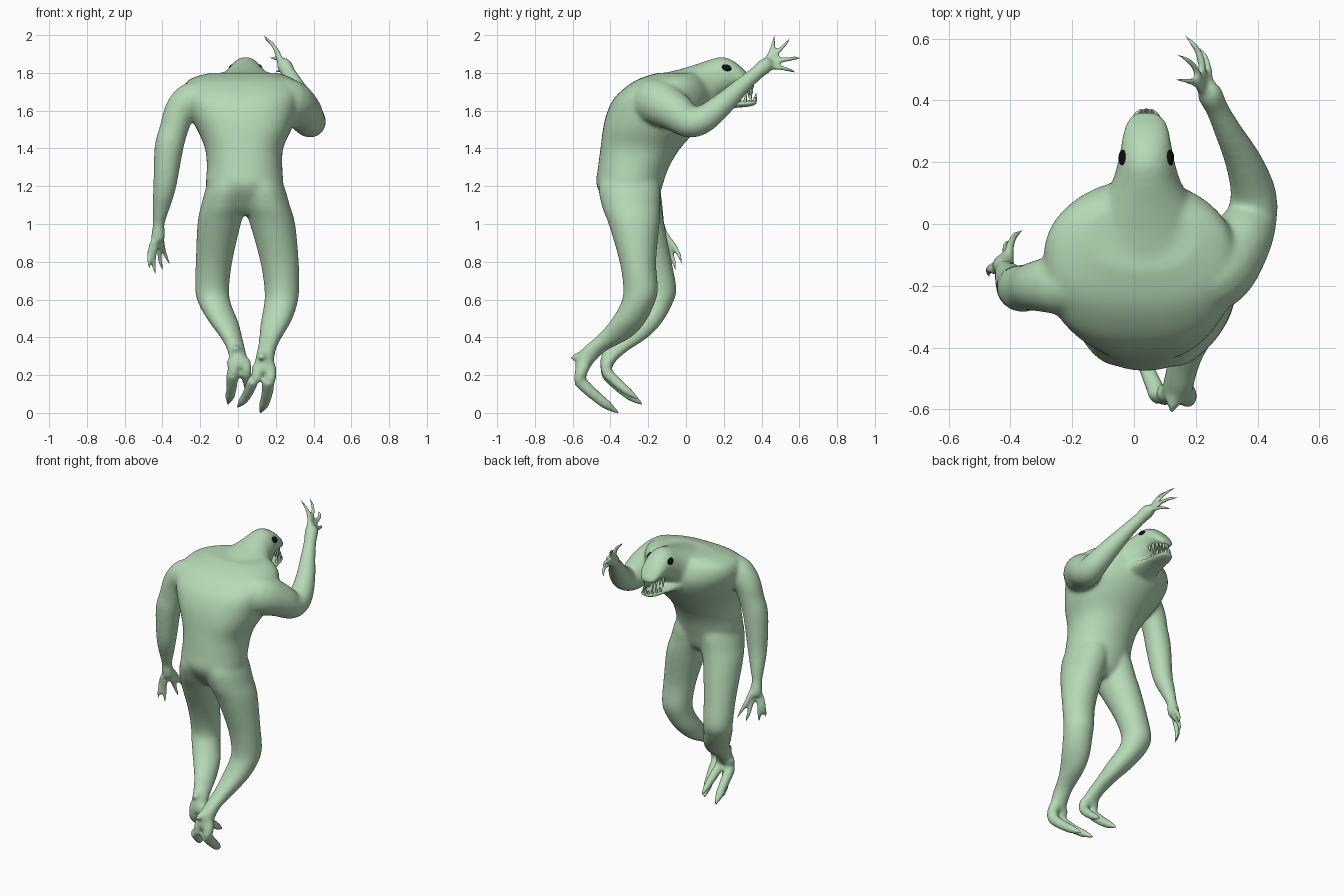
import bpy, bmesh, math
from mathutils import Vector

def material(name, rgb):
    m = bpy.data.materials.new(name)
    m.diffuse_color = (*rgb, 1)
    return m

SKIN = material("pale_green_skin", (0.47, 0.70, 0.47))
BLACK = material("black_eye", (0.004, 0.004, 0.004))

def smooth_rows(rows, steps=4):
    """Catmull-Rom interpolation of rows of numbers."""
    out = []
    for i in range(len(rows) - 1):
        a, b = rows[max(i - 1, 0)], rows[i]
        c, d = rows[i + 1], rows[min(i + 2, len(rows) - 1)]
        for k in range(steps):
            t = k / steps
            out.append([0.5 * (2*q + (r-p)*t + (2*p-5*q+4*r-s)*t*t + (3*q-p-3*r+s)*t**3)
                        for p, q, r, s in zip(a, b, c, d)])
    return out + [list(rows[-1])]

def loft(bm, rings):
    vs = [[bm.verts.new(p) for p in ring] for ring in rings]
    n = len(vs[0])
    faces = [bm.faces.new(vs[0][::-1]), bm.faces.new(vs[-1])]
    for a, b in zip(vs, vs[1:]):
        faces += [bm.faces.new((a[i], a[(i+1) % n], b[(i+1) % n], b[i])) for i in range(n)]
    bmesh.ops.recalc_face_normals(bm, faces=faces)

def ellipses(bm, rows, upright=False, n=40):
    """Rows are x, y, z, rx, r2 and optional squareness of the rear half."""
    rings = []
    for x, y, z, a, b, *power in smooth_rows(rows):
        ring = []
        for i in range(n):
            c, s = math.cos(i*2*math.pi/n), math.sin(i*2*math.pi/n)
            if power and s < 0:
                c, s = math.copysign(abs(c)**power[0], c), -abs(s)**power[0]
            ring.append(Vector((x + a*c, y, z + b*s) if upright else (x + a*c, y + b*s, z)))
        rings.append(ring)
    loft(bm, rings)

def tube(bm, rows, n=16):
    """Rows are x, y, z, radius along a free path."""
    pts = smooth_rows(rows)
    rings, side = [], None
    for i, p in enumerate(pts):
        d = (Vector(pts[min(i+1, len(pts)-1)][:3]) - Vector(pts[max(i-1, 0)][:3])).normalized()
        side = d.orthogonal() if side is None else side - d * side.dot(d)
        side.normalize()
        up = d.cross(side)
        rings.append([Vector(p[:3]) + p[3] * (side*math.cos(k*2*math.pi/n) + up*math.sin(k*2*math.pi/n))
                      for k in range(n)])
    loft(bm, rings)

def finish(bm, name, mat):
    me = bpy.data.meshes.new(name)
    bm.to_mesh(me)
    bm.free()
    me.materials.append(mat)
    for f in me.polygons:
        f.use_smooth = True
    ob = bpy.data.objects.new(name, me)
    bpy.context.collection.objects.link(ob)
    return ob

body = bmesh.new()

# trunk: z, centre x, half width, back y, front y, squareness of the back
ellipses(body, [(cx, (b+f)/2, z, rx, (f-b)/2, p) for z, cx, rx, b, f, p in [
    (1.05, .04, .09, -.36, -.2, 1), (1.1, .04, .16, -.41, -.155, 1), (1.2, .035, .203, -.473, -.125, .95),
    (1.3, .035, .2, -.466, -.09, .9), (1.4, .032, .207, -.453, -.03, .85), (1.5, .033, .25, -.44, .06, .8),
    (1.58, .025, .285, -.422, .12, .78), (1.66, .02, .31, -.385, .145, .75), (1.72, .02, .31, -.325, .135, .75),
    (1.768, .02, .275, -.25, .11, .75), (1.8, .03, .18, -.15, .08, .8)]])

# neck and upper head: y, half width, bottom z, top z
ellipses(body, [(.04, y, (b+t)/2, rx, (t-b)/2) for y, rx, b, t in [
    (-.2, .2, 1.6, 1.77), (-.12, .2, 1.6, 1.798), (-.03, .19, 1.58, 1.82), (.06, .155, 1.57, 1.848),
    (.13, .115, 1.6, 1.872), (.19, .095, 1.66, 1.885), (.25, .083, 1.71, 1.865), (.31, .073, 1.715, 1.815),
    (.345, .057, 1.71, 1.77), (.362, .035, 1.712, 1.745)]], upright=True)

# lower jaw
ellipses(body, [(.04, y, (b+t)/2, rx, (t-b)/2) for y, rx, b, t in [
    (.06, .12, 1.57, 1.69), (.16, .095, 1.595, 1.67), (.25, .075, 1.613, 1.655),
    (.33, .06, 1.62, 1.656), (.365, .043, 1.628, 1.658), (.38, .025, 1.637, 1.656)]], upright=True)

# legs
ellipses(body, [(.09, -.29, 1.36, .06, .09), (.12, -.3, 1.22, .116, .16), (.15, -.292, 1.1, .124, .155),
    (.183, -.275, 1, .12, .135), (.22, -.255, .8, .102, .097), (.232, -.24, .65, .092, .092),
    (.225, -.26, .57, .088, .09), (.2, -.31, .48, .08, .095), (.172, -.385, .4, .06, .095),
    (.15, -.49, .33, .05, .07), (.14, -.535, .27, .052, .05), (.135, -.555, .22, .05, .035)])
ellipses(body, [(-.02, -.29, 1.36, .06, .09), (-.046, -.3, 1.22, .112, .16), (-.075, -.28, 1.1, .12, .15),
    (-.1, -.245, 1, .115, .13), (-.127, -.175, .8, .097, .1), (-.137, -.14, .65, .09, .09),
    (-.12, -.165, .57, .086, .09), (-.075, -.22, .48, .078, .095), (-.035, -.29, .4, .058, .09),
    (-.008, -.37, .33, .049, .065), (.002, -.41, .28, .05, .045), (.002, -.425, .24, .046, .032)])

# raised arm and hanging arm, each ending in a palm
tube(body, [(.17, -.19, 1.64, .12), (.265, -.15, 1.645, .127), (.34, -.06, 1.595, .106),
    (.38, .02, 1.54, .085), (.386, .1, 1.56, .075), (.355, .2, 1.64, .061), (.305, .3, 1.735, .046),
    (.268, .375, 1.8, .039), (.246, .42, 1.838, .043), (.232, .445, 1.857, .032)])
tube(body, [(-.15, -.19, 1.64, .11), (-.24, -.195, 1.655, .1), (-.305, -.2, 1.6, .085),
    (-.34, -.205, 1.5, .077), (-.366, -.208, 1.4, .077), (-.388, -.195, 1.2, .062), (-.408, -.165, 1.08, .045),
    (-.42, -.145, 1.0, .032), (-.422, -.135, .95, .038), (-.424, -.128, .905, .034)])

# long clawed digits: each is base, tip, radius; bend bows them outwards
def digits(pairs, bend):
    bend = Vector(bend)
    for base, tip, r in pairs:
        base, tip = Vector(base), Vector(tip)
        tube(body, [(*(base.lerp(tip, t) + bend * math.sin(math.pi * t)), r * k)
                    for t, k in ((0, 1), (.3, .95), (.55, .85), (.7, .8), (.85, .55), (1, .25))], 10)

# fingers
digits([((.225, .42, 1.85), (.123, .467, 2.007), .018), ((.215, .44, 1.872), (.132, .552, 1.988), .017),
        ((.222, .455, 1.86), (.157, .617, 1.88), .018), ((.24, .445, 1.835), (.185, .588, 1.798), .017)],
       (.022, .014, .004))
digits([((-.45, -.15, .91), (-.467, -.175, .75), .018), ((-.434, -.145, .89), (-.434, -.145, .722), .018),
        ((-.41, -.115, .895), (-.395, -.055, .745), .018), ((-.405, -.105, .94), (-.355, -.018, .776), .018)],
       (-.012, .014, 0))

# two toes per foot
digits([((.1, -.54, .25), (.082, -.57, .155), .034), ((.08, -.565, .175), (-.008, -.383, .025), .033),
        ((.165, -.54, .25), (.162, -.575, .15), .037), ((.162, -.57, .175), (.115, -.352, -.004), .036)],
       (.01, -.006, -.006))
digits([((-.03, -.41, .28), (-.03, -.43, .19), .035), ((-.03, -.425, .21), (-.055, -.227, .042), .035),
        ((.035, -.41, .28), (.042, -.43, .2), .033), ((.04, -.425, .22), (.06, -.247, .07), .032)],
       (.006, -.006, -.006))

# heel spurs
digits([((.14, -.5, .29), (.12, -.615, .285), .03), ((.0, -.38, .3), (-.015, -.46, .34), .03)], (0, 0, .012))

body_ob = finish(body, "body", SKIN)
rm = body_ob.modifiers.new("fuse", 'REMESH')
rm.mode = 'VOXEL'
rm.voxel_size = 0.0075
rm.use_smooth_shade = True
sm = body_ob.modifiers.new("soften", 'SMOOTH')
sm.factor = 0.5
sm.iterations = 9

# extra softening of the trunk joints, leaving head, hands and feet crisp
soft = body_ob.vertex_groups.new(name="trunk")
soft.add([v.index for v in body_ob.data.vertices
          if .5 < v.co.z < 1.82 and v.co.y < .1 and not (v.co.x < -.34 and v.co.z < 1.15)], 1, 'REPLACE')
sm2 = body_ob.modifiers.new("soften_trunk", 'SMOOTH')
sm2.factor = 0.5
sm2.iterations = 30
sm2.vertex_group = "trunk"

# teeth around both jaws
def teeth(name, z, tip, rx, y0, ry, count):
    bm = bmesh.new()
    for i in range(count):
        a = math.pi * (i + .5) / count
        x, y = .04 + rx * math.cos(a), y0 + ry * math.sin(a)
        length = tip * (1.25 if i % 3 == 1 else .85)
        tube(bm, [(x, y, z, .009), (x, y + .003, z + length*.5, .007), (x, y + .006, z + length, .001)], 8)
    finish(bm, name, SKIN)

teeth("upper_teeth", 1.727, -.05, .054, .24, .105, 11)
teeth("lower_teeth", 1.643, .04, .048, .26, .105, 9)

# eyes
for side, name in ((-1, "left_eye"), (1, "right_eye")):
    bm = bmesh.new()
    bmesh.ops.create_uvsphere(bm, u_segments=20, v_segments=12, radius=1)
    eye = finish(bm, name, BLACK)
    eye.scale = (.011, .026, .019)
    eye.location = (.04 + side * .077, .215, 1.827)
    eye.rotation_euler = (-.35, -side * .45, side * .12)
